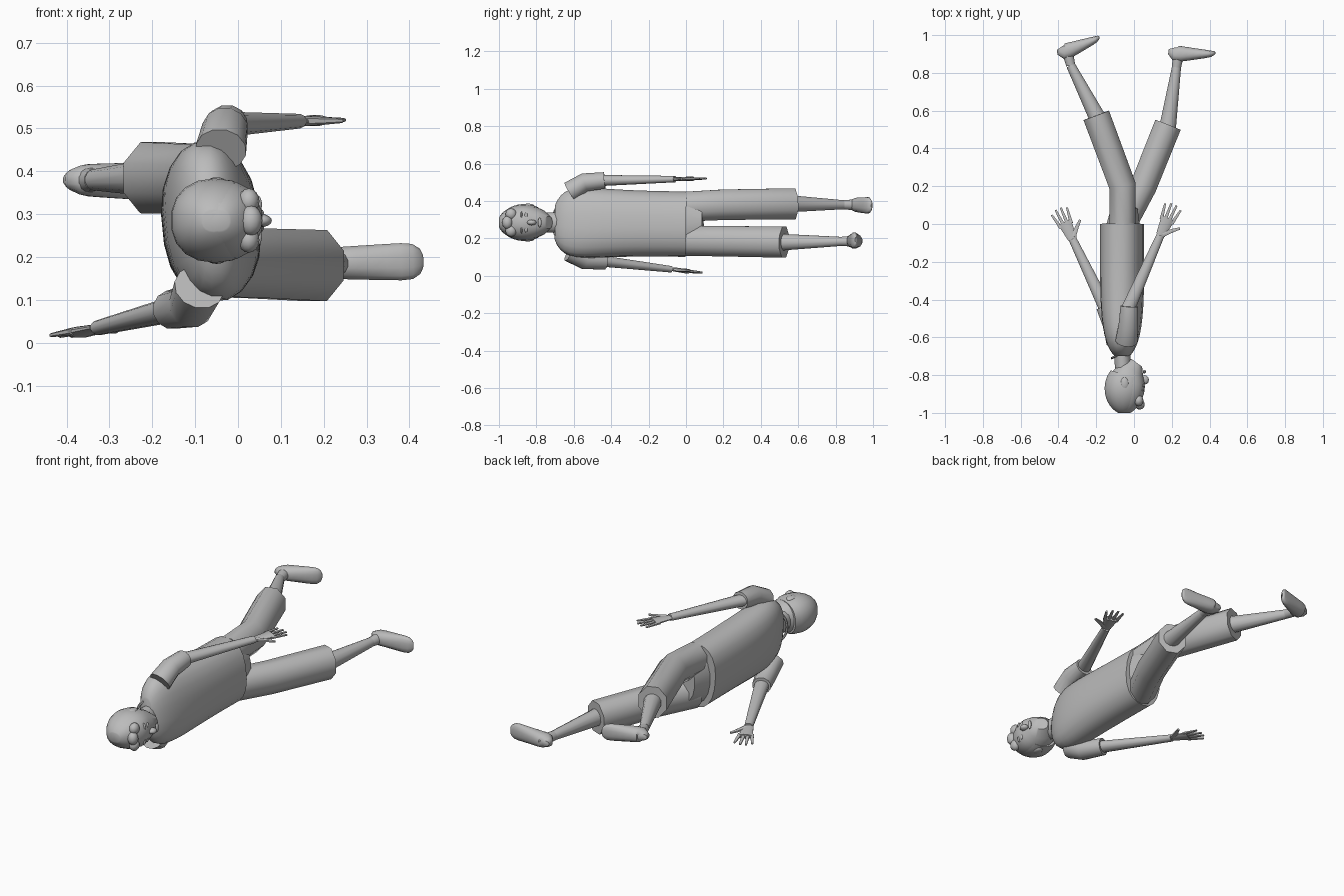
import bpy, bmesh, math
from mathutils import Vector

cube = bpy.data.objects.get("Cube")
if cube:
    bpy.data.objects.remove(cube, do_unlink=True)

grey = bpy.data.materials.new("plain grey")
grey.use_nodes = True
grey.diffuse_color = (0.5, 0.5, 0.5, 1)
shader = grey.node_tree.nodes["Principled BSDF"]
shader.inputs["Base Color"].default_value = grey.diffuse_color

UP = Vector((0, 0, 1))
HEAD_HEIGHT = 0.285
parts = []


def finish(name, bm):
    bmesh.ops.recalc_face_normals(bm, faces=bm.faces)
    mesh = bpy.data.meshes.new(name)
    bm.to_mesh(mesh)
    bm.free()
    mesh.materials.append(grey)
    obj = bpy.data.objects.new(name, mesh)
    bpy.context.collection.objects.link(obj)
    parts.append(obj)


def loft(name, rings, sides=16, square=1.0, tilt=0.0):
    """Skin oval rings, each given as (centre, flat radius, upright radius)."""
    bm = bmesh.new()
    centres = [ring[0] for ring in rings]
    last = len(rings) - 1
    loops = []
    for i, (centre, flat, upright) in enumerate(rings):
        along = (centres[min(i + 1, last)] - centres[max(i - 1, 0)]).normalized()
        side = along.cross(UP).normalized()
        rise = side.cross(along)
        across = side * math.cos(tilt) - rise * math.sin(tilt)
        upward = rise * math.cos(tilt) + side * math.sin(tilt)
        loop = []
        for k in range(sides):
            angle = math.tau * (k + 0.5) / sides
            c, s = math.cos(angle), math.sin(angle)
            c = math.copysign(abs(c) ** square, c)
            s = math.copysign(abs(s) ** square, s)
            loop.append(bm.verts.new(centre + across * c * flat + upward * s * upright))
        loops.append(loop)
    for lower, upper in zip(loops, loops[1:]):
        for k in range(sides):
            n = (k + 1) % sides
            bm.faces.new((lower[k], lower[n], upper[n], upper[k]))
    bm.faces.new(loops[0])
    bm.faces.new(loops[-1])
    finish(name, bm)


def tube(name, points, start, end, height=1.0, sides=12):
    """Tube through the points, tapering evenly from start to end radius."""
    rings = []
    for i, point in enumerate(points):
        radius = start + (end - start) * i / (len(points) - 1)
        rings.append((Vector(point), radius, radius * height))
    loft(name, rings, sides)


def ball(name, place, radii):
    bm = bmesh.new()
    bmesh.ops.create_uvsphere(bm, u_segments=12, v_segments=8, radius=1)
    bmesh.ops.scale(bm, vec=radii, verts=bm.verts)
    bmesh.ops.translate(bm, vec=place, verts=bm.verts)
    finish(name, bm)


def shirt():
    rings = []
    for k in range(17):
        f = 0.98 * math.sin(math.pi / 2 * k / 16)
        centre = Vector((-0.063, -0.715 * f, 0.276 + 0.01 * f))
        depth = 0.115 * math.sqrt(1 - f ** 5)
        width = (0.175 + 0.045 * f ** 3) * math.sqrt(1 - f ** 10)
        rings.append((centre, depth, width))
    loft("shirt", rings, 20, 0.85, 0.1)


def skull(name, reach, grow, shift):
    """Rounded skull from the crown towards the chin, deepest behind."""
    rings = []
    for k in range(13):
        f = reach * (1 - math.cos(math.pi / 2 * k / 12))
        centre = Vector((0.06 * f ** 4 - 0.045 - shift, 0.265 * f - 1, HEAD_HEIGHT))
        width = grow * 0.095 * math.sqrt(math.sin(math.pi * (0.02 + 0.94 * f)))
        rings.append((centre, width * 1.05, width))
    loft(name, rings, 18, 0.9)


def hand(side, wrist, aim):
    """Flat open hand with the thumb towards the face side."""
    sideways = aim.cross(UP).normalized()

    def at(forward, across):
        return wrist + aim * forward + sideways * across

    tube(side + "_palm", [at(0, 0), at(0.05, 0), at(0.1, 0)], 0.025, 0.038, 0.35)
    for n in range(4):
        spread = n - 1.5
        reach = 0.18 - 0.007 * spread ** 2
        tube(f"{side}_finger_{n + 1}",
             [at(0.08, spread * 0.02), at(reach, spread * 0.03)], 0.011, 0.006, 0.8, 6)
    tube(side + "_thumb", [at(0.01, 0.01), at(0.05, 0.05), at(0.075, 0.08)],
         0.015, 0.007, 0.8, 6)


def arm(side, shoulder, bend, cuff, wrist):
    cuff, wrist = Vector(cuff), Vector(wrist)
    tube(side + "_sleeve", [shoulder, bend, cuff], 0.06, 0.048, 0.95)
    tube(side + "_forearm", [cuff.lerp(wrist, -0.05), wrist], 0.038, 0.022, 0.8)
    hand(side, wrist, (wrist - cuff).normalized())


def foot(side, ankle, heel, toe):
    """Flat sole, tall heel and thin rounded toe."""
    sole = UP.cross(toe - heel).normalized()
    rings = []
    for k in range(11):
        f = 0.5 - 0.49 * math.cos(math.pi * k / 10)
        rounding = math.sqrt(1 - abs(2 * f - 1) ** 8)
        thick = (0.1 - 0.07 * f) * rounding
        width = (0.037 + 0.01 * f) * rounding
        rings.append((heel.lerp(toe, f) - sole * thick / 2, thick / 2, width))
    loft(side + "_foot", rings, 12, 0.85)
    tube(side + "_ankle", [ankle, heel.lerp(toe, 0.17) - sole * 0.03], 0.025, 0.032)


def leg(side, hip, thigh, hem, ankle, heel, toe):
    hem, ankle = Vector(hem), Vector(ankle)
    tube(side + "_shorts_leg", [hip, thigh, hem], 0.075, 0.078, 1.15, 8)
    tube(side + "_shin", [hem.lerp(ankle, -0.05), ankle], 0.046, 0.025)
    foot(side, ankle, Vector(heel), Vector(toe))


# Body
shirt()
tube("shorts_seat", [(-0.06, -0.05, 0.277), (-0.05, 0.09, 0.28)], 0.1, 0.07, 1.7, 16)
tube("neck", [(-0.065, -0.65, HEAD_HEIGHT), (-0.055, -0.82, HEAD_HEIGHT)],
     0.046, 0.042, 1.25)
bpy.ops.mesh.primitive_torus_add(
    major_segments=24, minor_segments=6, major_radius=0.07, minor_radius=0.007,
    location=(-0.062, -0.68, HEAD_HEIGHT), rotation=(math.pi / 2, 0, 0.5))
collar = bpy.context.object
collar.name = "collar"
collar.scale = (0.9, 1.2, 1)
collar.data.materials.append(grey)
parts.append(collar)

# Head, hair and face
skull("head", 1, 1, 0)
skull("hair", 0.75, 1.04, 0.012)
ball("nose", (0.055, -0.825, HEAD_HEIGHT), (0.024, 0.025, 0.015))
ball("lips", (0.055, -0.782, HEAD_HEIGHT), (0.008, 0.01, 0.026))
ball("middle_fringe", (0.03, -0.955, HEAD_HEIGHT), (0.027, 0.028, 0.035))
for label, m in (("upper", 1), ("lower", -1)):
    def beside(x, y, offset):
        return (x, y, HEAD_HEIGHT + m * offset)
    ball(label + "_ear", beside(-0.05, -0.845, 0.09), (0.022, 0.034, 0.011))
    ball(label + "_eye", beside(0.047, -0.855, 0.036), (0.008, 0.009, 0.017))
    ball(label + "_brow", beside(0.045, -0.88, 0.037), (0.011, 0.006, 0.022))
    ball(label + "_fringe", beside(0.025, -0.935, 0.045), (0.025, 0.03, 0.03))

# Arms
arm("upper", (-0.04, -0.62, 0.45), (-0.03, -0.54, 0.5),
    (-0.025, -0.435, 0.51), (0.14, -0.06, 0.517))
arm("lower", (-0.09, -0.62, 0.13), (-0.11, -0.54, 0.085),
    (-0.155, -0.435, 0.077), (-0.325, -0.08, 0.035))

# Legs
leg("upper", (-0.06, 0, 0.37), (-0.06, 0.2, 0.38), (-0.2, 0.575, 0.385),
    (-0.335, 0.84, 0.38), (-0.4, 0.95, 0.38), (-0.185, 1, 0.376))
leg("lower", (-0.055, 0, 0.187), (0.05, 0.2, 0.185), (0.18, 0.525, 0.18),
    (0.225, 0.83, 0.184), (0.203, 0.95, 0.185), (0.433, 0.915, 0.19))

# Smooth shading with sharp hems
bpy.ops.object.select_all(action="DESELECT")
for obj in parts:
    obj.select_set(True)
bpy.context.view_layer.objects.active = parts[0]
bpy.ops.object.shade_smooth_by_angle(angle=math.radians(50))
